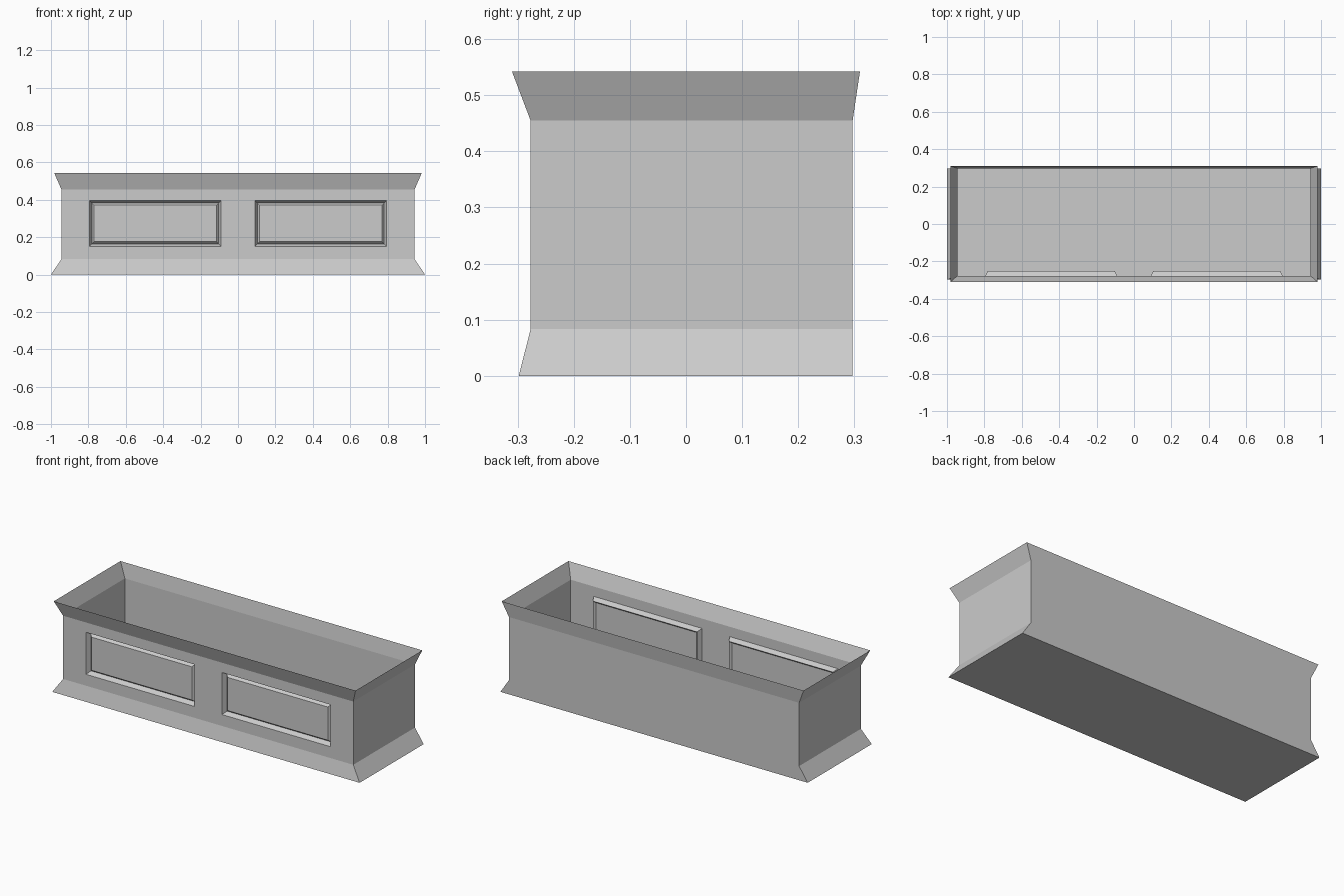
import bpy, bmesh

if "Cube" in bpy.data.objects:
    bpy.data.objects.remove(bpy.data.objects["Cube"])

# Shell sections from base to rim: z, half width, front y, back y
SECTIONS = [(0.0, 1.0, -0.298, 0.297), (0.083, 0.944, -0.277, 0.297),
            (0.455, 0.944, -0.277, 0.297), (0.542, 0.982, -0.31, 0.31)]

bm = bmesh.new()


def quad(*points):
    return bm.faces.new([bm.verts.new(p) for p in points])


def ring(z, w, f, b):
    return [(-w, f, z), (w, f, z), (w, b, z), (-w, b, z)]


# Floor and flared walls; the front middle wall is left for the panels
rings = [ring(*s) for s in SECTIONS]
quad(*reversed(rings[0]))
for level, (lo, hi) in enumerate(zip(rings, rings[1:])):
    for i in range(4):
        if level == 1 and i == 0:
            continue
        j = (i + 1) % 4
        quad(lo[i], lo[j], hi[j], hi[i])

# Front wall grid with two panel cells
xs = [-0.944, -0.795, -0.09, 0.09, 0.795, 0.944]
zs = [0.083, 0.15, 0.397, 0.455]
y = -0.277
panels = []
for i in range(5):
    for k in range(3):
        face = quad((xs[i], y, zs[k]), (xs[i + 1], y, zs[k]),
                    (xs[i + 1], y, zs[k + 1]), (xs[i], y, zs[k + 1]))
        if k == 1 and i in (1, 3):
            panels.append(face)
bmesh.ops.remove_doubles(bm, verts=bm.verts[:], dist=0.0001)
bm.normal_update()

# Sloped recess, then a slightly raised centre field
for thickness, depth in ((0.014, -0.027), (0.012, 0.014)):
    bmesh.ops.inset_individual(bm, faces=panels, thickness=thickness,
                               depth=depth, use_even_offset=True)
    bm.normal_update()

mesh = bpy.data.meshes.new("planter_box")
bm.to_mesh(mesh)
bm.free()
bpy.context.collection.objects.link(bpy.data.objects.new("planter_box", mesh))
